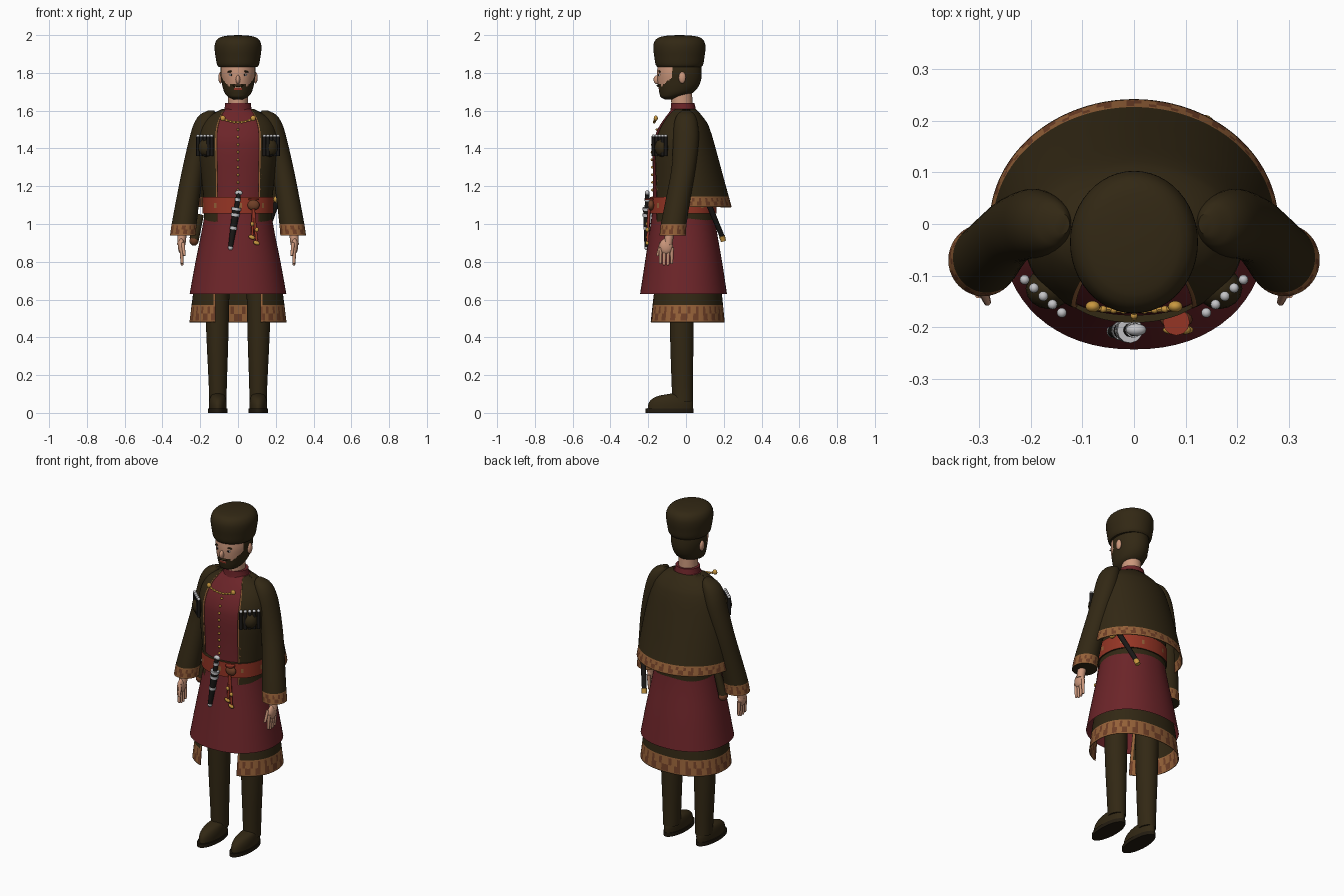
import bpy, bmesh, math
from mathutils import Vector, Matrix

if "Cube" in bpy.data.objects:
    bpy.data.objects.remove(bpy.data.objects["Cube"])

COLOURS = {
    "dark_wool": (0.032, 0.021, 0.007), "robe_red": (0.15, 0.018, 0.022),
    "belt_red": (0.30, 0.035, 0.018), "trim_tan": (0.30, 0.12, 0.04),
    "trim_rust": (0.16, 0.05, 0.02), "gold": (0.58, 0.31, 0.05),
    "silver": (0.55, 0.55, 0.57), "skin": (0.60, 0.31, 0.20),
    "black": (0.010, 0.009, 0.008), "sole_brown": (0.016, 0.011, 0.005),
}
NAMES = list(COLOURS)
DARK, RED, BELT, TAN, RUST, GOLD, SILVER, SKIN, BLACK, SOLE = range(10)
MATS = []
for n, c in COLOURS.items():
    m = bpy.data.materials.new(n)
    m.use_nodes = True
    m.diffuse_color = (*c, 1)
    b = m.node_tree.nodes["Principled BSDF"]
    b.inputs["Base Color"].default_value = (*c, 1)
    b.inputs["Roughness"].default_value = 0.8
    MATS.append(m)


def finish(name, bm, used=None):
    """Turn a bmesh into a smooth object; used = single colour, or None for all."""
    me = bpy.data.meshes.new(name)
    bm.to_mesh(me)
    bm.free()
    for m in ([MATS[used]] if used is not None else MATS):
        me.materials.append(m)
    ob = bpy.data.objects.new(name, me)
    bpy.context.collection.objects.link(ob)
    bpy.ops.object.select_all(action="DESELECT")
    ob.select_set(True)
    bpy.context.view_layer.objects.active = ob
    bpy.ops.object.shade_smooth_by_angle(angle=math.radians(45))
    return ob


def sample(rings, z):
    """Smoothly interpolate ring values (z, cx, cy, rx, ry, gap) at height z."""
    def slope(i, k):
        a, b = rings[max(i - 1, 0)], rings[min(i + 1, len(rings) - 1)]
        return (b[k] - a[k]) / (b[0] - a[0])
    i = max(j for j in range(len(rings) - 1) if rings[j][0] <= z + 1e-6)
    a, b = rings[i], rings[i + 1]
    h = b[0] - a[0]
    t = (z - a[0]) / h
    return [(2*t**3 - 3*t*t + 1) * a[k] + (t**3 - 2*t*t + t) * h * slope(i, k)
            + (3*t*t - 2*t**3) * b[k] + (t**3 - t*t) * h * slope(i + 1, k)
            for k in range(1, len(a))]


def loft(name, rings, paint, sub=3, seg=48, cuts=(), start=None, power=1.0, cap=True, thick=0):
    """Stack ellipses from bottom to top; a gap or start angle leaves the front open."""
    zs = set(cuts) | {rings[-1][0]}
    for a, b in zip(rings, rings[1:]):
        zs |= {round(a[0] + (b[0] - a[0]) * k / sub, 4) for k in range(sub)}
    zs = sorted(zs)
    is_open = start is not None or len(rings[0]) > 5
    us = [j / seg for j in range(seg + is_open)]
    if is_open:
        us[1:1], us[-1:-1] = [0.016], [0.984]
    bm = bmesh.new()
    grid = []
    for z in zs:
        cx, cy, rx, ry, *gap = sample(rings, z)
        t0 = start if start is not None else math.asin((gap[0] / rx) ** (1 / power)) if gap else 0
        row = []
        for u in us:
            t = t0 + u * 2 * (math.pi - t0)
            s, c = math.sin(t), math.cos(t)
            row.append(bm.verts.new((cx + rx * math.copysign(abs(s) ** power, s),
                                     cy - ry * math.copysign(abs(c) ** power, c), z)))
        grid.append(row)
    n = len(us)
    for lo, hi in zip(grid, grid[1:]):
        for j in range(n - is_open):
            k = (j + 1) % n
            f = bm.faces.new((lo[j], lo[k], hi[k], hi[j]))
            f.smooth = True
            if callable(paint):
                f.material_index = paint(f.calc_center_median(), j, n - 2)
    if cap and not is_open:
        for f in (bm.faces.new(grid[0][::-1]), bm.faces.new(grid[-1])):
            f.material_index = DARK
    ob = finish(name, bm, None if callable(paint) else paint)
    if thick:
        md = ob.modifiers.new("cloth", "SOLIDIFY")
        md.thickness, md.offset = thick, -1
    return ob


def ball(name, loc, size, mat, tilt=0, seg=16):
    bm = bmesh.new()
    bmesh.ops.create_uvsphere(bm, u_segments=seg, v_segments=seg // 2 + 2, radius=1)
    bm.transform(Matrix.Translation(loc) @ Matrix.Rotation(tilt, 4, "Y") @ Matrix.Diagonal((*size, 1)))
    return finish(name, bm, mat)


def rod(name, a, b, r1, r2, mat, seg=12):
    a, b = Vector(a), Vector(b)
    bm = bmesh.new()
    bmesh.ops.create_cone(bm, cap_ends=True, segments=seg, radius1=r1, radius2=r2, depth=(b - a).length)
    rot = (b - a).to_track_quat("Z", "Y").to_matrix().to_4x4()
    bm.transform(Matrix.Translation((a + b) / 2) @ rot)
    return finish(name, bm, mat)


def band(z, j, low, high):
    """Embroidered border: gold lines with alternating stitched motifs between."""
    if z < low + 0.008 or z > high - 0.008:
        return TAN
    motif = j % 3 == 0 if z > (low + high) / 2 else j % 4 < 2
    return RUST if motif else TAN


# Long coat, open down the front, and the red robe that flares out over its skirt
coat = [(.48, 0, 0, .257, .205, .12), (.63, 0, 0, .238, .19, .12), (.72, 0, 0, .222, .18, .12),
        (.98, 0, -.015, .184, .170, .11), (1.1, 0, -.015, .18, .168, .11),
        (1.25, 0, -.02, .195, .162, .11), (1.42, 0, -.022, .213, .16, .113),
        (1.5, 0, -.02, .2, .138, .11), (1.56, 0, -.015, .165, .105, .095),
        (1.595, 0, -.015, .11, .078, .078), (1.61, 0, -.015, .08, .066, .07)]
loft("coat", coat, lambda p, j, last: band(p.z, j, .48, .572) if p.z < .572
     else TAN if j in (0, last) else DARK,
     seg=80, cuts=(.488, .525, .564, .572), power=.9, thick=.004)
robe = [(.63, 0, -.013, .256, .23), (.8, 0, -.013, .225, .204), (.975, 0, -.015, .19, .176)]
robe += [(z, x, y, rx - .007, ry - .007) for z, x, y, rx, ry, g in coat[4:]]
loft("robe", robe, RED, seg=64, power=.92, cap=False)
loft("belt", [(1.055, 0, -.015, .188, .176), (1.142, 0, -.015, .189, .176)],
     lambda p, j, last: TAN if j % 8 == 0 and 1.085 < p.z < 1.11 else BELT,
     seg=72, cuts=(1.085, 1.11), power=.9)
loft("collar", [(1.58, 0, -.015, .084, .07), (1.61, 0, -.015, .072, .066), (1.64, 0, -.017, .068, .062)], RED)

# Back cape with an embroidered hem
loft("cape", [(1.09, 0, 0, .28, .242), (1.23, 0, -.002, .262, .205), (1.37, 0, -.005, .238, .17),
              (1.52, 0, -.005, .197, .125), (1.575, 0, -.005, .15, .088), (1.608, 0, -.01, .085, .062)],
     lambda p, j, last: band(p.z, j, 1.09, 1.145) if p.z < 1.145 else DARK,
     seg=64, cuts=(1.098, 1.12, 1.137, 1.145), start=1.45, thick=.006)

# Neck, head with beard and hair, hat
loft("neck", [(1.58, 0, -.02, .052, .056), (1.74, 0, -.025, .052, .056)], SKIN)


def head_paint(p, j, last):
    cheek = 1.708 + 9 * p.x ** 2
    mouth = abs(p.x) < .022 and 1.712 < p.z < 1.722
    face = p.y < -.075 and p.z > cheek and not (p.z < 1.738 and .014 < abs(p.x) < .042)
    return BELT if mouth and p.y < -.1 else SKIN if face else DARK


loft("head", [(1.658, 0, -.085, .02, .022), (1.67, 0, -.08, .048, .052), (1.69, 0, -.056, .068, .084),
              (1.72, 0, -.042, .08, .103), (1.76, 0, -.036, .088, .115), (1.8, 0, -.035, .093, .118),
              (1.85, 0, -.035, .09, .115)], head_paint, sub=6, seg=96)
ball("nose", (0, -.152, 1.764), (.012, .02, .024), SKIN)
ball("moustache", (0, -.147, 1.733), (.03, .009, .007), DARK)
loft("hat", [(1.832, 0, -.035, .104, .118), (1.845, 0, -.035, .111, .126), (1.88, 0, -.035, .118, .132),
             (1.93, 0, -.035, .124, .138), (1.965, 0, -.035, .118, .132), (1.988, 0, -.035, .095, .108),
             (1.997, 0, -.035, .055, .065), (2.0, 0, -.035, .01, .012)], DARK, sub=4)

for s, side in ((1, "left"), (-1, "right")):
    # Face details
    ball(side + "_ear", (s * .092, -.02, 1.775), (.012, .019, .031), SKIN)
    ball(side + "_eye", (s * .034, -.137, 1.788), (.013, .008, .008), SILVER)
    ball(side + "_pupil", (s * .034, -.143, 1.788), (.006, .004, .006), BLACK)
    ball(side + "_eyebrow", (s * .036, -.139, 1.808), (.021, .007, .005), DARK, tilt=s * .15)

    # Sleeve with bell cuff
    arm = [(.94, .292, -.07, .068, .07), (1.0, .285, -.065, .066, .068), (1.15, .262, -.038, .061, .065),
           (1.3, .235, -.012, .058, .064), (1.45, .2, 0, .058, .068), (1.53, .18, 0, .054, .063),
           (1.58, .16, 0, .04, .046), (1.602, .14, 0, .015, .02)]
    loft(side + "_sleeve", [(z, s * x, y, rx, ry) for z, x, y, rx, ry in arm],
         lambda p, j, last: band(p.z, j, .94, 1.0) if p.z < 1.0 else DARK,
         seg=40, cuts=(.948, .97, .992))

    # Hand with four fingers and a thumb
    x = s * .3
    rod(side + "_wrist", (s * .292, -.08, 1.0), (x, -.095, .89), .026, .022, SKIN)
    ball(side + "_palm", (x, -.105, .882), (.018, .036, .042), SKIN)
    for k in range(4):
        y, tip = -.134 + .02 * k, .785 + .008 * abs(k - 1.5)
        rod(side + "_finger", (x, y, .875), (x - s * .004, y - .002, tip), .0105, .008, SKIN, 8)
        ball(side + "_fingertip", (x - s * .004, y - .002, tip), (.008, .008, .01), SKIN, seg=8)
    rod(side + "_thumb", (x - s * .008, -.13, .9), (x - s * .016, -.152, .832), .011, .007, SKIN, 8)

    # Trouser leg and boot
    loft(side + "_leg", [(.06, s * .107, -.018, .046, .054), (.15, s * .107, -.02, .048, .056),
                         (.4, s * .109, -.022, .058, .062), (.75, s * .111, -.022, .068, .066)], DARK, seg=32)
    loft(side + "_sole", [(0, s * .107, -.087, .051, .128), (.022, s * .107, -.087, .051, .128)], SOLE)
    loft(side + "_boot", [(.02, s * .107, -.083, .046, .12), (.05, s * .107, -.08, .047, .118),
                          (.075, s * .107, -.073, .043, .105), (.092, s * .107, -.058, .035, .08),
                          (.102, s * .107, -.04, .02, .04)], DARK)

    # Row of silver-capped cartridge tubes on the chest
    for k in range(5):
        cx, cy = s * (.14 + .018 * k), -.172 + .016 * k
        rod(side + "_cartridge", (cx, cy, 1.36), (cx, cy, 1.462), .0095, .0095, BLACK)
        ball(side + "_cartridge_cap", (cx, cy, 1.465), (.0095, .0095, .009), SILVER)
    ball(side + "_cartridge_pocket", (s * .165, -.125, 1.405), (.045, .04, .05), DARK)
    ball(side + "_chain_knob", (s * .08, -.16, 1.56), (.014, .011, .015), GOLD)

# Gold breast chain and front buttons
links = [(x / 100, -.168 + .8 * (x / 100) ** 2, 1.538 + 3 * (x / 100) ** 2) for x in range(-8, 9, 2)]
for a, b in zip(links, links[1:]):
    rod("chain_link", a, b, .0045, .0045, GOLD, 8)
    ball("chain_bead", b, (.008, .007, .007), GOLD, seg=8)
for k in range(10):
    z = 1.14 + .04 * k
    cx, cy, rx, ry = sample(robe, z)
    ball("button", (0, cy - ry - .003, z), (.007, .007, .007), GOLD, seg=10)

# Dagger hung at the front of the belt
top, tip = Vector((.004, -.205, 1.165)), Vector((-.04, -.208, .875))
at = top.lerp
rod("dagger_scabbard", at(tip, .3), tip, .021, .012, BLACK)
rod("dagger_grip", top, at(tip, .3), .012, .013, BLACK)
ball("dagger_pommel", top, (.02, .012, .014), SILVER)
for f, r in ((.1, .015), (.27, .025), (.38, .023), (.62, .019)):
    rod("dagger_band", at(tip, f), at(tip, f + .05), r, r, SILVER)
ball("dagger_tip", tip, (.013, .013, .014), SILVER)

# Round pouch with straps and tassels
ball("pouch", (.082, -.185, 1.1), (.032, .018, .028), RUST)
rod("pouch_rim", (.082, -.19, 1.128), (.082, -.19, 1.136), .026, .026, BELT)
for x, low in ((.075, .93), (.1, .9)):
    rod("strap", (.082, -.196, 1.08), (x, -.203, low), .008, .007, BELT, 8)
    ball("tassel", (x - .002, -.205, low), (.018, .009, .011), GOLD, tilt=.4)
    ball("tassel_knot", (x, -.205, low + .07), (.01, .009, .012), GOLD)

# Sheathed short sword behind the left hip, holster on the right hip
rod("sword_sheath", (.21, .11, 1.13), (.14, .195, .925), .015, .013, BLACK)
rod("sword_sheath_tip", (.144, .19, .937), (.138, .198, .91), .016, .014, GOLD)
ball("sword_pommel", (.203, .06, 1.13), (.016, .025, .018), GOLD)
rod("holster", (-.2, -.01, 1.05), (-.232, -.02, .92), .02, .026, DARK)
ball("holster_end", (-.233, -.02, .91), (.024, .03, .025), RUST)
